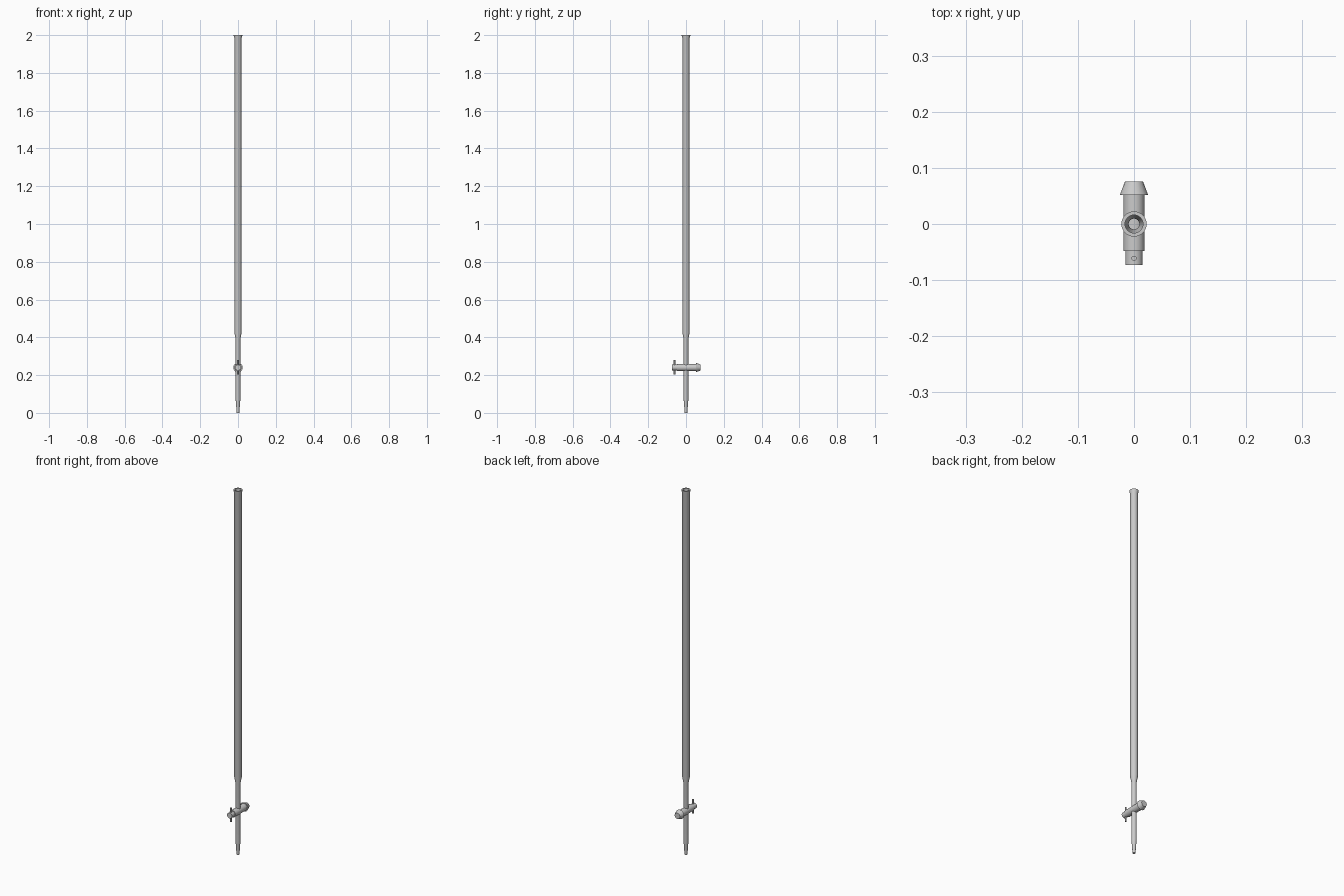
import bpy, bmesh, math
from mathutils import Matrix

if "Cube" in bpy.data.objects:
    bpy.data.objects.remove(bpy.data.objects["Cube"])


def lathe(name, profile, sides, matrix=Matrix(), closed=False):
    """Revolve (radius, height) points round z; open profiles get end caps."""
    bm = bmesh.new()
    rings = [[bm.verts.new((r * math.cos(2 * math.pi * i / sides),
                            r * math.sin(2 * math.pi * i / sides), z))
              for i in range(sides)] for r, z in profile]
    pairs = list(zip(rings, rings[1:]))
    if closed:
        pairs.append((rings[-1], rings[0]))
    else:
        bm.faces.new(rings[0])
        bm.faces.new(rings[-1])
    for a, b in pairs:
        for i in range(sides):
            j = (i + 1) % sides
            bm.faces.new((a[i], a[j], b[j], b[i]))
    bm.transform(matrix)
    bmesh.ops.recalc_face_normals(bm, faces=bm.faces)
    mesh = bpy.data.meshes.new(name)
    bm.to_mesh(mesh)
    bm.free()
    obj = bpy.data.objects.new(name, mesh)
    bpy.context.collection.objects.link(obj)
    bpy.ops.object.select_all(action='DESELECT')
    obj.select_set(True)
    bpy.context.view_layer.objects.active = obj
    bpy.ops.object.shade_smooth_by_angle(angle=math.radians(30))
    return obj


# Hollow glass tube: tapered tip, narrow stem, wide body, flared rim
lathe("glass_tube", [
    (0.007, 0.0), (0.0115, 0.06), (0.0125, 0.07), (0.0125, 0.39),
    (0.019, 0.425), (0.019, 1.985), (0.0225, 1.995), (0.0225, 2.0),
    (0.016, 2.0), (0.016, 0.427), (0.0095, 0.392), (0.0095, 0.07),
    (0.0045, 0.0)], 32, closed=True)

# Stopcock parts lie along y at z = 0.24
along_y = Matrix.Translation((0, 0, 0.24)) @ Matrix.Rotation(-math.pi / 2, 4, 'X')
lathe("stopcock_barrel", [(0.019, -0.048), (0.019, 0.053)], 16, along_y)
lathe("stopcock_plug_end", [(0.0155, -0.073), (0.0155, -0.046)], 16, along_y)
lathe("stopcock_cap", [(0.025, 0.052), (0.016, 0.076)], 16, along_y)

# Vertical turning pin through the plug end
lathe("turning_pin", [(0.0045, 0.202), (0.0045, 0.279)], 12,
      Matrix.Translation((0, -0.061, 0)))
